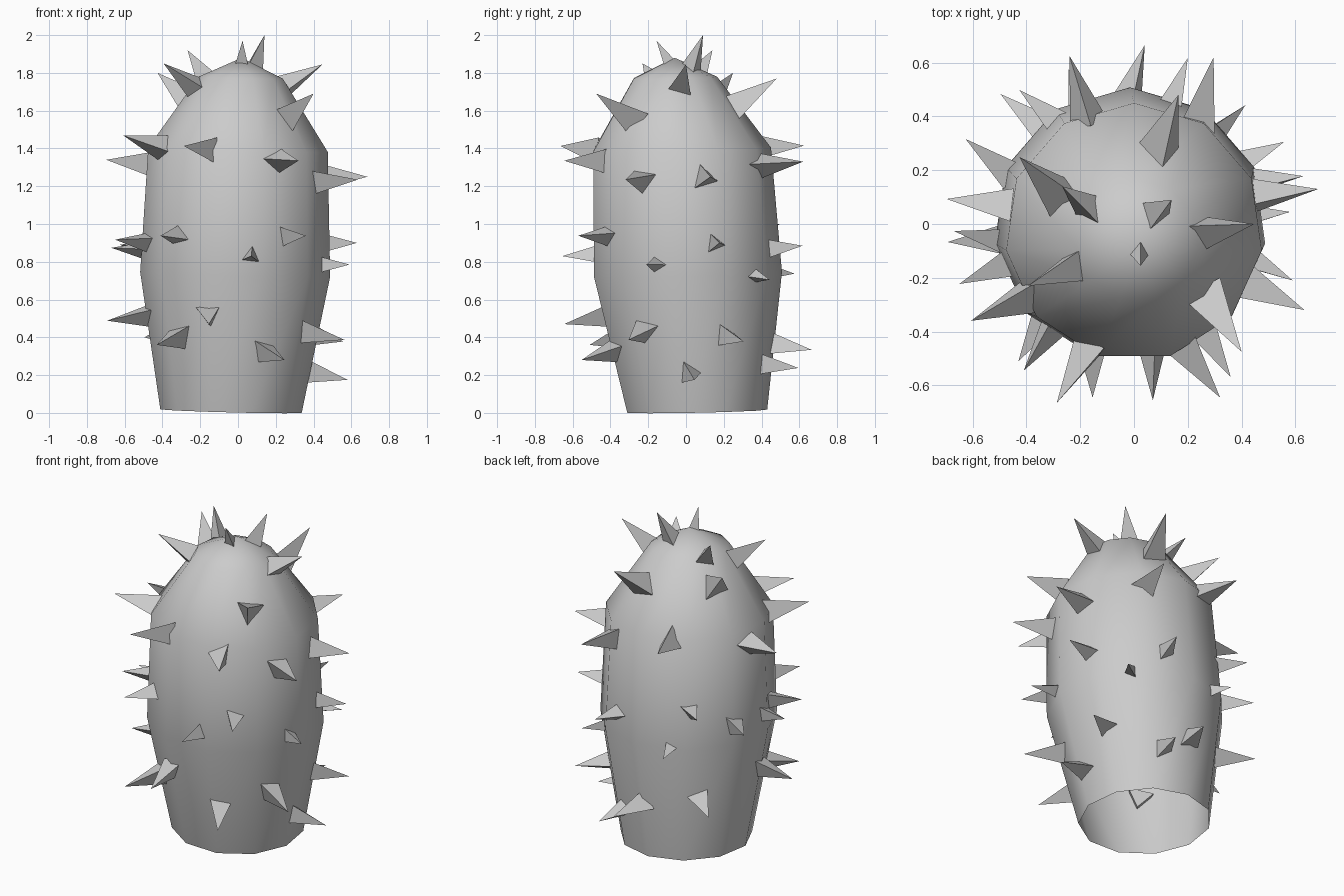
import bpy, bmesh, math, random
from mathutils import Vector
from mathutils.bvhtree import BVHTree

random.seed(4)
old = bpy.data.objects.get("Cube")
if old:
    bpy.data.objects.remove(old, do_unlink=True)

grey = bpy.data.materials.new("plain_grey")
grey.use_nodes = True
colour = (0.6, 0.6, 0.6, 1)
grey.diffuse_color = colour
grey.node_tree.nodes["Principled BSDF"].inputs["Base Color"].default_value = colour


def add_object(name, bm, smooth):
    mesh = bpy.data.meshes.new(name)
    for face in bm.faces:
        face.smooth = smooth
    bm.to_mesh(mesh)
    bm.free()
    mesh.materials.append(grey)
    obj = bpy.data.objects.new(name, mesh)
    bpy.context.collection.objects.link(obj)
    return obj


# Body: eleven-sided leaning barrel, open underneath, closed to a point on top
SIDES = 11
rings = [  # centre x, centre y, height, radius
    (-0.037, 0.052, 0.01, 0.378),
    (-0.015, 0.0, 0.735, 0.508),
    (0.0, -0.03, 1.395, 0.48),
    (0.015, -0.06, 1.775, 0.225),
]
body_bm = bmesh.new()
loops = []
for cx, cy, z, r in rings:
    loop = []
    for i in range(SIDES):
        a = math.pi / 2 + math.tau * i / SIDES
        dx, dy = r * math.cos(a), r * math.sin(a)
        loop.append(body_bm.verts.new((cx + dx, cy + dy, z - 0.025 * dx + 0.02 * dy)))
    loops.append(loop)
apex = body_bm.verts.new((0.02, -0.06, 1.88))
for i in range(SIDES):
    j = (i + 1) % SIDES
    for low, high in zip(loops, loops[1:]):
        body_bm.faces.new((low[i], low[j], high[j], high[i]))
    body_bm.faces.new((loops[-1][i], loops[-1][j], apex))
surface = BVHTree.FromBMesh(body_bm)
add_object("body", body_bm, True)

# Spikes: three-sided points standing on the nearest patch of body
tips = [
    # crown
    (.14, .09, 2.0), (.024, -.156, 1.97), (-.267, .14, 1.92),
    (-.394, -.23, 1.85), (-.426, .249, 1.8), (.447, 0, 1.845),
    (.165, .48, 1.77), (.4, -.475, 1.69),
    # shoulder
    (-.606, -.36, 1.468), (-.287, -.665, 1.413), (.32, -.645, 1.335),
    (.634, -.32, 1.235), (.685, .13, 1.25), (.296, .62, 1.33),
    (-.24, .625, 1.415), (-.697, .093, 1.34),
    # waist
    (-.65, -.223, .917), (-.67, -.026, .874), (-.626, .316, .89),
    (-.426, .498, 1.0), (-.243, .575, .737), (.2, .617, .885),
    (.414, .442, .705), (.63, .178, .9), (.59, -.21, .785),
    (.36, -.57, .938), (.07, -.655, .83), (-.41, -.545, .938),
    # foot
    (-.693, -.067, .488), (-.43, -.51, .36), (-.154, -.645, .47),
    (.246, -.553, .28), (.563, -.304, .387), (.58, .045, .175),
    (.558, .305, .378), (.19, .595, .238), (.04, .665, .334),
    (-.496, .483, .4),
]
spike_bm = bmesh.new()
for tip in map(Vector, tips):
    root = surface.find_nearest(tip)[0]
    axis = tip - root
    length = axis.length
    axis.normalize()
    root -= axis * 0.03
    side = axis.orthogonal().normalized()
    across = axis.cross(side)
    turn = random.uniform(0, math.tau)
    radius = 0.33 * length + 0.005
    base = []
    for k in range(3):
        a = turn + math.tau * k / 3
        base.append(spike_bm.verts.new(root + radius * (side * math.cos(a) + across * math.sin(a))))
    point = spike_bm.verts.new(tip)
    for k in range(3):
        spike_bm.faces.new((base[k], base[(k + 1) % 3], point))
    spike_bm.faces.new(base[::-1])
add_object("spikes", spike_bm, False)
